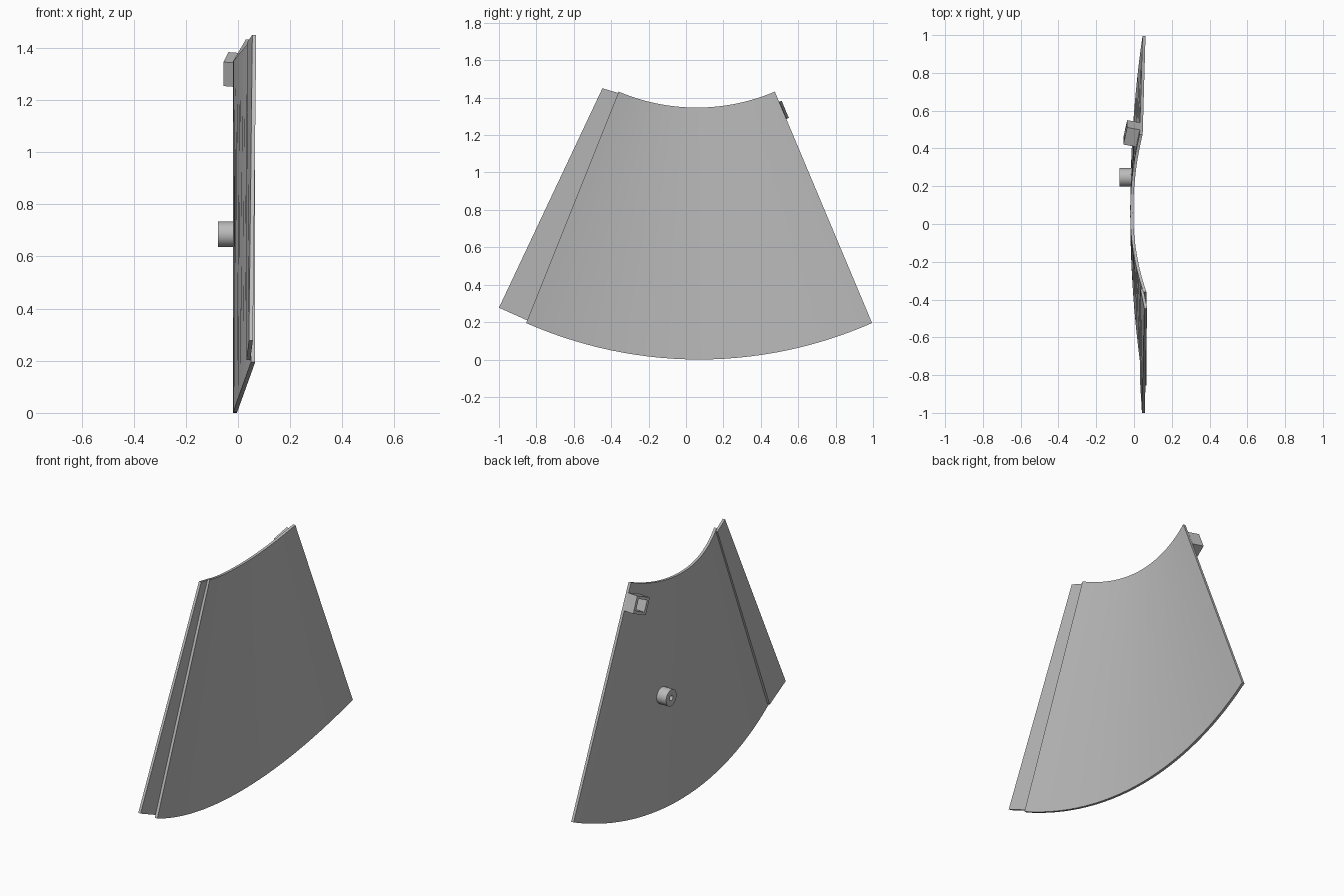
import bpy, bmesh, math
from mathutils import Matrix, Vector

cube = bpy.data.objects.get("Cube")
if cube:
    bpy.data.objects.remove(cube, do_unlink=True)

grey = bpy.data.materials.new("plain_grey")
grey.use_nodes = True
grey.diffuse_color = (0.5, 0.5, 0.5, 1)
grey.node_tree.nodes["Principled BSDF"].inputs["Base Color"].default_value = (0.5, 0.5, 0.5, 1)


def finish(bm, name, smooth=False):
    bmesh.ops.recalc_face_normals(bm, faces=bm.faces)
    mesh = bpy.data.meshes.new(name)
    bm.to_mesh(mesh)
    bm.free()
    mesh.materials.append(grey)
    obj = bpy.data.objects.new(name, mesh)
    bpy.context.collection.objects.link(obj)
    if smooth:
        bpy.ops.object.select_all(action='DESELECT')
        obj.select_set(True)
        bpy.context.view_layer.objects.active = obj
        bpy.ops.object.shade_smooth_by_angle(angle=math.radians(30))
    return obj


def ruled_sheet(name, lower, upper, thickness, smooth=False):
    """Sheet spanned between two rails and thickened towards +x."""
    bm = bmesh.new()
    rows = [[bm.verts.new(p) for p in rail] for rail in (lower, upper)]
    for i in range(len(lower) - 1):
        bm.faces.new((rows[0][i], rows[0][i + 1], rows[1][i + 1], rows[1][i]))
    solid = bmesh.ops.extrude_face_region(bm, geom=bm.faces[:])
    moved = [v for v in solid["geom"] if isinstance(v, bmesh.types.BMVert)]
    bmesh.ops.translate(bm, verts=moved, vec=(thickness, 0, 0))
    return finish(bm, name, smooth)


def arc_rail(centre_y, half, base_z, rise, bow_front, bow_back, steps=28):
    """Arc that climbs and bows towards +x at both ends."""
    spread = math.radians(22)
    points = []
    for i in range(steps + 1):
        a = spread * (2 * i / steps - 1)
        k = (1 - math.cos(a)) / (1 - math.cos(spread))
        bow = bow_front if a < 0 else bow_back
        points.append((-0.02 + bow * k, centre_y + half * math.sin(a) / math.sin(spread),
                       base_z + rise * k))
    return points


# Curved fan-shaped panel
ruled_sheet("curved_panel",
            arc_rail(0.07, 0.925, 0.0, 0.195, 0.07, 0.065),
            arc_rail(0.0575, 0.4175, 1.347, 0.085, 0.07, 0.05), 0.016, True)

# Overlap flange stepped behind the front edge
ruled_sheet("overlap_flange",
            [(0.042, -1.0, 0.277), (0.032, -0.835, 0.203)],
            [(0.055, -0.447, 1.45), (0.034, -0.345, 1.42)], 0.015)

# Round boss with a small blind hole
bm = bmesh.new()
bmesh.ops.create_cone(bm, cap_ends=True, segments=32, radius1=0.049, radius2=0.049, depth=0.07)
cap = [f for f in bm.faces if f.normal.z > 0.9]
bmesh.ops.inset_region(bm, faces=cap, thickness=0.034)
hole = bmesh.ops.extrude_face_region(bm, geom=cap)
bmesh.ops.delete(bm, geom=cap, context='FACES')
bmesh.ops.translate(bm, verts=[v for v in hole["geom"] if isinstance(v, bmesh.types.BMVert)],
                    vec=(0, 0, -0.05))
bm.transform(Matrix.Translation((-0.041, 0.247, 0.685)) @ Matrix.Rotation(-math.pi / 2, 4, 'Y'))
finish(bm, "boss", True)

# Hollow clip on the back edge, open towards -x
along = Vector((0, 0.387, -0.922))
out = Vector((0.2, 0.922, 0.387)).normalized()
depth = along.cross(out).normalized()
if depth.x > 0:
    depth.negate()
frame = Matrix((along, out, depth)).transposed().to_4x4()
frame.translation = (-0.012, 0.479, 1.316)
bm = bmesh.new()
walls = [((0, 0.042, 0), (0.1, 0.016, 0.07)),
         ((0, -0.042, 0), (0.1, 0.016, 0.07)),
         ((0.042, 0, 0), (0.016, 0.068, 0.07)),
         ((-0.042, 0, 0), (0.016, 0.068, 0.07))]
for centre, size in walls:
    bmesh.ops.create_cube(bm, size=1, matrix=frame @ Matrix.Translation(centre)
                          @ Matrix.Diagonal((*size, 1)))
finish(bm, "edge_clip")
